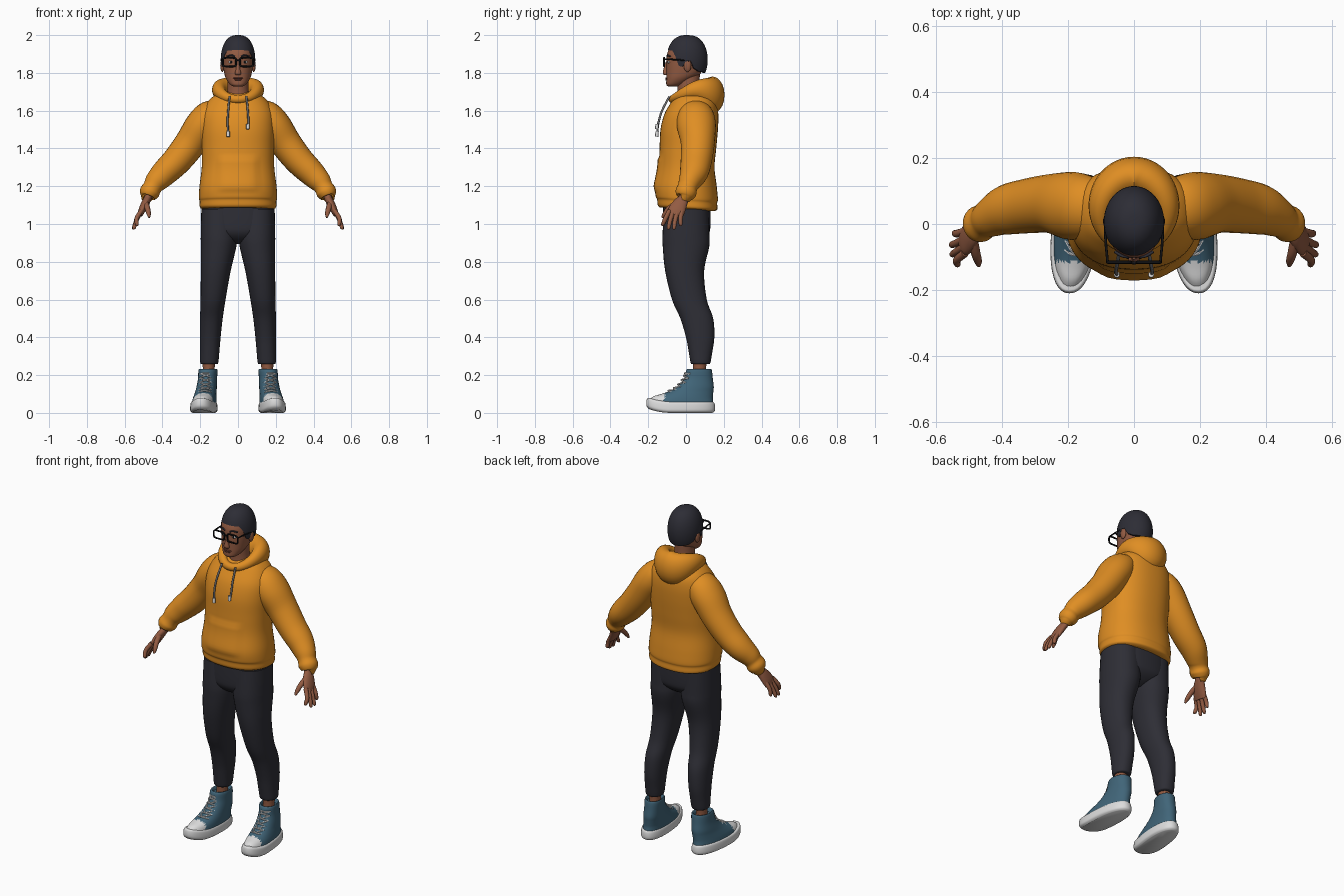
import bpy, bmesh, math
from mathutils import Vector

X, Y, Z = Vector((1, 0, 0)), Vector((0, 1, 0)), Vector((0, 0, 1))


def material(name, r, g, b):
    m = bpy.data.materials.new(name)
    m.diffuse_color = (r, g, b, 1)
    return m


ORANGE = material("orange_cloth", 0.74, 0.27, 0.017)
DARK = material("charcoal_cloth", 0.027, 0.027, 0.036)
HAIR = material("dark_hair", 0.026, 0.026, 0.036)
SKIN = material("brown_skin", 0.29, 0.105, 0.055)
BLUE = material("blue_canvas", 0.052, 0.13, 0.19)
WHITE = material("white_rubber", 0.72, 0.72, 0.72)
BLACK = material("black_plastic", 0.006, 0.006, 0.007)
GREY = material("grey_cord", 0.2, 0.2, 0.21)
LIPS = material("lip_brown", 0.16, 0.05, 0.035)


def finish(name, bm, mats, mirror=False, rule=None):
    bmesh.ops.recalc_face_normals(bm, faces=bm.faces)
    if rule:
        for f in bm.faces:
            f.material_index = rule(f.calc_center_median())
    me = bpy.data.meshes.new(name)
    bm.to_mesh(me)
    bm.free()
    for m in mats:
        me.materials.append(m)
    me.shade_smooth()
    me.set_sharp_from_angle(angle=math.radians(55))
    ob = bpy.data.objects.new(name, me)
    bpy.context.scene.collection.objects.link(ob)
    if mirror:
        ob.modifiers.new("Mirror", 'MIRROR').use_mirror_merge = False
    return ob


def catmull(rows, n, closed):
    """Smoothly interpolated rows of numbers."""
    out, c = [], len(rows)
    for i in range(c if closed else c - 1):
        p = [rows[(i + k) % c] if closed else rows[min(max(i + k, 0), c - 1)] for k in (-1, 0, 1, 2)]
        for j in range(n):
            t = j / n
            out.append([0.5 * (2 * b + (d - a) * t + (2 * a - 5 * b + 4 * d - e) * t * t
                               + (3 * b - a - 3 * d + e) * t ** 3) for a, b, d, e in zip(*p)])
    return out if closed else out + [list(rows[-1])]


def loft(name, rows, mats, ref=None, seg=24, n=4, power=2.0, closed=False,
         mirror=False, bend=None, rule=None):
    """Skin over rows (x, y, z, ra, rb): level rings, or rings square to the path if ref is given."""
    rows = catmull(rows, n, closed)
    bm, rings, c = bmesh.new(), [], len(rows)
    for i, (x, y, z, ra, rb) in enumerate(rows):
        a, b = X, Y
        if ref is not None:
            nxt = rows[(i + 1) % c if closed else min(i + 1, c - 1)]
            prv = rows[i - 1 if closed else max(i - 1, 0)]
            t = (Vector(nxt[:3]) - Vector(prv[:3])).normalized()
            a = (ref - t * ref.dot(t)).normalized()
            b = t.cross(a)
        ring = []
        for k in range(seg):
            th = 2 * math.pi * k / seg
            ca, sb = math.cos(th), math.sin(th)
            v = (Vector((x, y, z)) + a * math.copysign(abs(ca) ** (2 / power), ca) * ra
                 + b * math.copysign(abs(sb) ** (2 / power), sb) * rb)
            ring.append(bm.verts.new(bend(v) if bend else v))
        rings.append(ring)
    for i in range(c if closed else c - 1):
        p, q = rings[i], rings[(i + 1) % c]
        for k in range(seg):
            bm.faces.new((p[k], p[(k + 1) % seg], q[(k + 1) % seg], q[k]))
    if not closed:
        bm.faces.new(rings[0])
        bm.faces.new(rings[-1])
    return finish(name, bm, mats, mirror, rule)


def tube(name, pts, r, mat, ref=X, n=4, seg=8, **kw):
    return loft(name, [(*p, r, r) for p in pts], [mat], ref=ref, seg=seg, n=n, **kw)


def ball(name, loc, size, mat, mirror=False):
    bm = bmesh.new()
    bmesh.ops.create_uvsphere(bm, u_segments=20, v_segments=12, radius=1)
    for v in bm.verts:
        v.co = Vector([l + s * q for l, s, q in zip(loc, size, v.co)])
    return finish(name, bm, [mat], mirror)


def clamp(v):
    return min(max(v, 0), 1)


# hoodie body with a raised belly pocket and a hem that dips at the back
def hoodie_bend(v):
    v = v.copy()
    if v.y < 0:
        v.y -= 0.008 * clamp((0.11 - abs(v.x)) / 0.02) * clamp((1.36 - v.z) / 0.015) * clamp((v.z - 1.16) / 0.03)
    v.z -= 0.07 * v.y * clamp((1.25 - v.z) / 0.15)
    return v


loft("hoodie_body", [(0, .005, 1.078, .185, .145), (0, .008, 1.09, .202, .158), (0, .006, 1.12, .203, .159),
     (0, .004, 1.14, .207, .165), (0, 0, 1.2, .204, .163), (0, .003, 1.3, .192, .148), (0, .01, 1.4, .192, .15),
     (0, .017, 1.5, .195, .152), (0, .028, 1.58, .19, .143), (0, .04, 1.64, .165, .122),
     (0, .04, 1.68, .125, .095), (0, .04, 1.70, .08, .06)],
     [ORANGE], seg=56, n=5, power=2.3, bend=hoodie_bend)

# sleeves with gathered cuffs
loft("sleeve", [(.08, .05, 1.60, .07, .05), (.14, .052, 1.575, .095, .083), (.19, .055, 1.52, .103, .09),
     (.25, .062, 1.43, .09, .084), (.32, .055, 1.34, .083, .078), (.385, .043, 1.275, .076, .071),
     (.433, .02, 1.225, .06, .06), (.453, .008, 1.195, .052, .05), (.468, 0, 1.168, .056, .053),
     (.477, -.006, 1.145, .046, .042), (.478, -.007, 1.142, .03, .03)], [ORANGE], ref=Y, seg=28, n=5, mirror=True)

# hood lying behind the neck, thin at the throat and deep at the back
hood = []
for i in range(20):
    th = 2 * math.pi * i / 20
    t = (1 - math.cos(th)) / 2
    hood.append((.1 * math.sin(th), -.07 + .21 * t, 1.66 + .115 * t - .092 * t ** 3,
                 .022 + .03 * t + .046 * t ** 3, .022 + .024 * t + .018 * t ** 3))
loft("hood", hood, [ORANGE], ref=Z, seg=20, n=3, closed=True)

# drawstrings with tips
for s, drop in ((-1, 0.0), (1, 0.04)):
    tube("drawstring", [(s * .045, -.088, 1.675), (s * .052, -.127, 1.6), (s * .055, -.145, 1.54),
                        (s * .052, -.153, 1.48 + drop)], .0055, GREY)
    tube("drawstring_tip", [(s * .052, -.153, 1.49 + drop), (s * .052, -.155, 1.462 + drop)], .009, WHITE)

# trousers
loft("trouser_seat", [(0, .005, 1.13, .185, .125), (0, .004, 1.0, .193, .126), (0, .003, .95, .17, .118),
     (0, 0, .915, .1, .085), (0, 0, .895, .04, .045)], [DARK], seg=40, power=2.4)
loft("trouser_leg", [(.1, .003, 1.08, .094, .118), (.1, 0, .95, .097, .124), (.103, 0, .88, .094, .123),
     (.118, -.007, .75, .079, .103), (.132, .018, .6, .066, .092), (.141, .057, .5, .06, .087),
     (.147, .075, .4, .055, .075), (.15, .077, .32, .051, .062), (.152, .077, .268, .048, .053),
     (.152, .077, .258, .042, .047)], [DARK], seg=32, n=5, power=2.2, mirror=True)
loft("ankle", [(.155, .072, .18, .032, .036), (.155, .072, .23, .031, .034), (.154, .073, .29, .036, .038)],
     [SKIN], mirror=True)


# high-top shoes, toes turned out and lifted a little
def shoe_bend(v):
    return Vector((v.x - .08 * (v.y + .03), v.y, v.z + 1.5 * max(0, -v.y - .08) ** 2))


loft("shoe_sole", [(.18, -.028, 0, .058, .168), (.181, -.028, .01, .069, .18), (.181, -.028, .03, .07, .182),
     (.181, -.028, .052, .067, .178), (.181, -.028, .058, .06, .17)], [WHITE], seg=40, n=3, power=2.3,
     mirror=True, bend=shoe_bend)
loft("shoe_upper", [(.18, -.027, .045, .064, .173), (.178, -.015, .075, .061, .157), (.176, .005, .095, .058, .138),
     (.174, .028, .115, .055, .117), (.172, .05, .14, .053, .097), (.169, .066, .18, .05, .076),
     (.167, .069, .225, .05, .068), (.167, .071, .232, .044, .058), (.167, .071, .215, .036, .045)],
     [BLUE, WHITE], seg=40, n=4, power=2.2, mirror=True, bend=shoe_bend,
     rule=lambda c: 1 if c.y < -.115 else 0)
front = [(-.105, .108), (-.075, .122), (-.05, .137), (-.029, .16), (-.014, .183), (-.004, .207)]
for i, (y, z) in enumerate(front):
    nxt = front[min(i + 1, len(front) - 1)]
    for s in (-1, 1):
        tube("shoe_lace", [(.172 - s * .034, y + .028, z), (.172, (y + nxt[0]) / 2 - .004, (z + nxt[1]) / 2 + .003),
                           (.172 + s * .034, nxt[0] + .026, nxt[1])], .0042, WHITE, ref=Z, seg=6,
             mirror=True, bend=shoe_bend)

# hands
loft("palm", [(.468, 0, 1.17, .028, .022), (.478, -.012, 1.135, .029, .02), (.493, -.032, 1.105, .039, .021),
     (.51, -.05, 1.07, .045, .018), (.52, -.055, 1.045, .04, .013)], [SKIN], ref=Y, seg=20, mirror=True)
for y0, y1, x1, z1 in ((-.088, -.122, .535, .99), (-.067, -.092, .55, .972),
                       (-.044, -.063, .552, .972), (-.022, -.028, .543, .99)):
    m = (.537, (y0 + y1) / 2 - .004, (1.06 + z1) / 2 + .004)
    loft("finger", [(.512, y0, 1.07, .0125, .0125), (*m, .0118, .0118), (x1, y1, z1 + .008, .0098, .0098),
         (x1, y1, z1, .004, .004)], [SKIN], ref=Y, seg=10, mirror=True)
loft("thumb", [(.49, -.045, 1.115, .016, .015), (.48, -.088, 1.085, .0145, .0135), (.473, -.113, 1.055, .012, .011),
     (.47, -.127, 1.034, .005, .005)], [SKIN], ref=X, seg=10, mirror=True)

# neck and head
loft("neck", [(0, .015, 1.63, .075, .07), (0, .015, 1.68, .06, .06), (0, .013, 1.73, .055, .058),
     (0, .012, 1.80, .055, .062)], [SKIN], seg=28)
loft("head", [(0, -.066, 1.727, .02, .026), (0, -.06, 1.738, .042, .044), (0, -.033, 1.768, .063, .071),
     (0, -.012, 1.80, .073, .092), (0, -.001, 1.85, .08, .102), (0, .002, 1.90, .081, .102),
     (0, .004, 1.945, .07, .083), (0, .004, 1.972, .045, .055), (0, .004, 1.98, .015, .02)],
     [SKIN], seg=40, n=5, power=2.2)
ball("ear", (.083, .008, 1.838), (.011, .02, .033), SKIN, True)
loft("nose", [(0, -.098, 1.86, .008, .008), (0, -.106, 1.825, .010, .012), (0, -.109, 1.798, .017, .014),
     (0, -.105, 1.788, .013, .01)], [SKIN], seg=16)
ball("upper_lip", (0, -.101, 1.772), (.026, .008, .005), LIPS)
ball("lower_lip", (0, -.101, 1.764), (.022, .008, .005), LIPS)
ball("eye", (.036, -.090, 1.857), (.014, .009, .007), WHITE, True)
ball("iris", (.036, -.096, 1.857), (.006, .005, .006), BLACK, True)
tube("eyebrow", [(.016, -.1, 1.887), (.036, -.097, 1.893), (.058, -.084, 1.887)], .0045, HAIR, ref=Z, mirror=True)

# short hair cap with a shaped hairline
line = [(0, 1.922), (42, 1.918), (56, 1.885), (66, 1.835), (78, 1.832), (86, 1.862), (100, 1.862),
        (110, 1.825), (130, 1.808), (180, 1.80)]


def hairline(deg):
    for (a, za), (b, zb) in zip(line, line[1:]):
        if deg <= b:
            return za + (zb - za) * (deg - a) / (b - a)
    return line[-1][1]


bm, rings = bmesh.new(), []
for j in range(1, 20):
    ring = []
    for k in range(72):
        th = math.radians(k * 5)
        edge = math.acos((hairline(min(k * 5, 360 - k * 5)) - 1.87) / .13)
        ph = edge * min(j, 18) / 18
        r = math.sin(ph) ** .78 * (.86 if j == 19 else 1)
        ring.append(bm.verts.new((.0915 * r * math.sin(th), .006 - .109 * r * math.cos(th),
                                  1.87 + .13 * math.cos(ph))))
    rings.append(ring)
for p, q in zip(rings, rings[1:]):
    for k in range(72):
        bm.faces.new((p[k], p[(k + 1) % 72], q[(k + 1) % 72], q[k]))
bm.faces.new(rings[0])
finish("hair", bm, [HAIR])

# glasses: rounded square rims, bridge and temples
rim = []
for k in range(24):
    c, s = math.cos(k * math.pi / 12), math.sin(k * math.pi / 12)
    rim.append((.045 + .035 * math.copysign(abs(c) ** .45, c), -.116, 1.857 + .023 * math.copysign(abs(s) ** .45, s)))
tube("glasses_rim", rim, .0048, BLACK, ref=Y, n=2, closed=True, mirror=True)
tube("glasses_bridge", [(-.013, -.116, 1.863), (0, -.118, 1.867), (.013, -.116, 1.863)], .0042, BLACK, ref=Y)
tube("glasses_temple", [(.08, -.115, 1.872), (.086, -.05, 1.87), (.088, .015, 1.864)], .004, BLACK, ref=Z, mirror=True)
